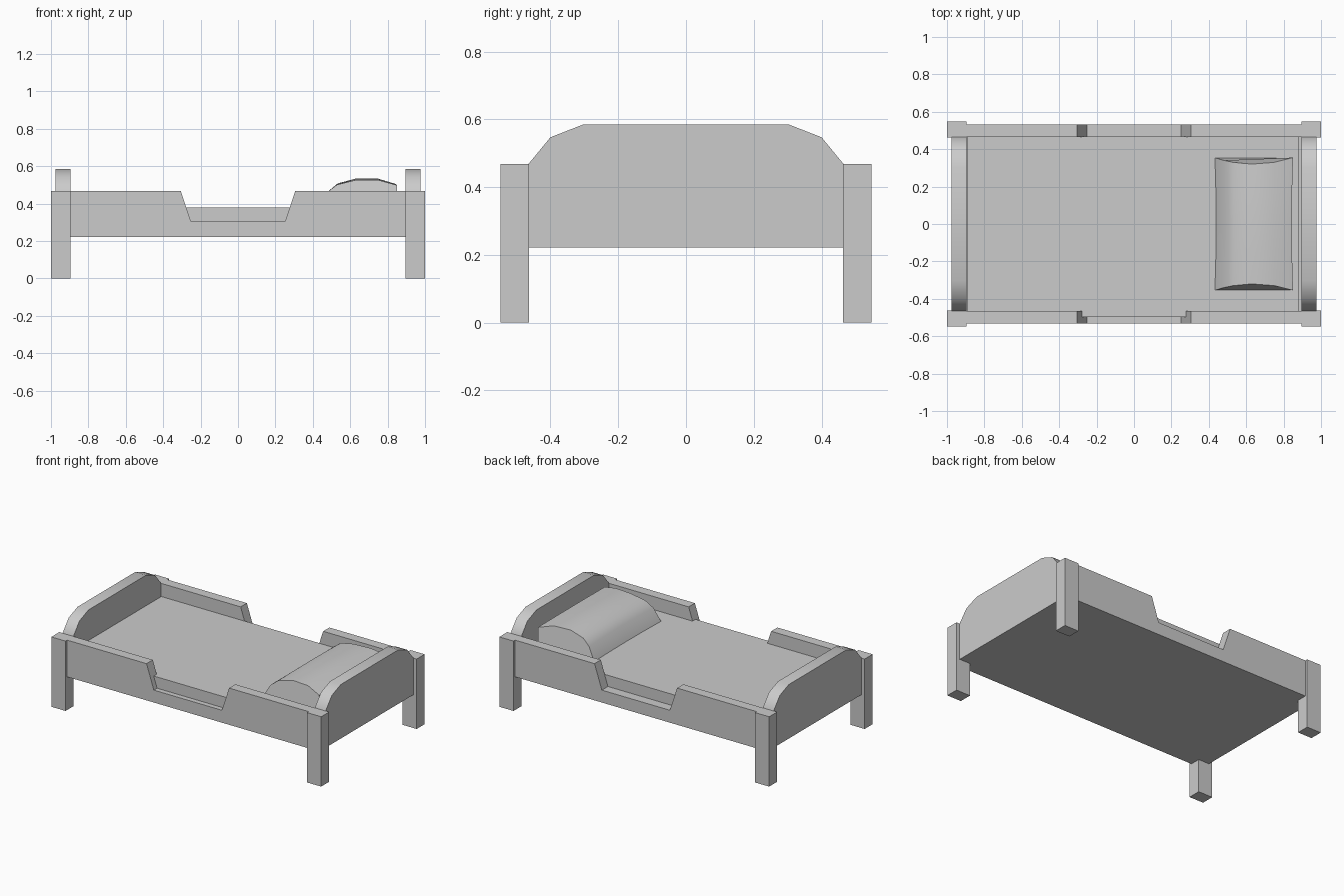
import bpy, bmesh

if "Cube" in bpy.data.objects:
    bpy.data.objects.remove(bpy.data.objects["Cube"])


def make(name, rings, smooth=False):
    """Skin a list of matching closed rings and cap both ends."""
    bm = bmesh.new()
    vs = [[bm.verts.new(p) for p in r] for r in rings]
    n = len(rings[0])
    for a, b in zip(vs, vs[1:]):
        for i in range(n):
            j = (i + 1) % n
            bm.faces.new((a[i], a[j], b[j], b[i]))
    bm.faces.new(vs[0])
    bm.faces.new(vs[-1])
    bmesh.ops.recalc_face_normals(bm, faces=bm.faces)
    me = bpy.data.meshes.new(name)
    bm.to_mesh(me)
    bm.free()
    ob = bpy.data.objects.new(name, me)
    bpy.context.collection.objects.link(ob)
    if smooth:
        bpy.ops.object.select_all(action='DESELECT')
        ob.select_set(True)
        bpy.context.view_layer.objects.active = ob
        bpy.ops.object.shade_smooth_by_angle(angle=0.9)
    return ob


def box(name, x0, x1, y0, y1, z0, z1):
    ring = [(x0, y0), (x1, y0), (x1, y1), (x0, y1)]
    return make(name, [[(x, y, z) for x, y in ring] for z in (z0, z1)])


# Corner legs
for sx, end in ((-1, "foot"), (1, "head")):
    for sy, side in ((-1, "front"), (1, "back")):
        xs = sorted((sx * 0.895, sx))
        ys = sorted((sy * 0.463, sy * 0.548))
        box(f"{end}_{side}_leg", *xs, *ys, 0, 0.468)

# Arched end boards
half = [(0.465, 0.222), (0.465, 0.468), (0.40, 0.547), (0.305, 0.584)]
arch = half + [(-y, z) for y, z in reversed(half)]
for s, name in ((-1, "footboard"), (1, "headboard")):
    make(name, [[(s * x, y, z) for y, z in arch] for x in (0.895, 0.975)], True)

# Side rails with a central dip
rail = [(-0.9, 0.222), (0.9, 0.222), (0.9, 0.468), (0.306, 0.468),
        (0.252, 0.305), (-0.252, 0.305), (-0.306, 0.468), (-0.9, 0.468)]
for s, name in ((-1, "front_rail"), (1, "back_rail")):
    make(name, [[(x, s * y, z) for x, z in rail] for y in (0.465, 0.531)])

# Base and mattress
box("bed_base", -0.896, 0.896, -0.466, 0.466, 0.222, 0.29)
box("mattress", -0.894, 0.88, -0.497, 0.467, 0.29, 0.38)

# Pillow: domed section, ends curved inward along its middle
dome = [(0.43, 0.375), (0.48, 0.468), (0.53, 0.508), (0.63, 0.534),
        (0.75, 0.534), (0.85, 0.505), (0.85, 0.375)]
rings = []
for t in (-1, -0.5, 0, 0.5, 1):
    ring = []
    for x, z in dome:
        length = 0.32 + 0.035 * ((x - 0.64) / 0.21) ** 2
        pinch = 1 - 0.03 * (1 - t * t)
        height = 1 - 0.05 * t * t
        ring.append((0.64 + (x - 0.64) * pinch, t * length,
                     0.375 + (z - 0.375) * height))
    rings.append(ring)
make("pillow", rings, True)
